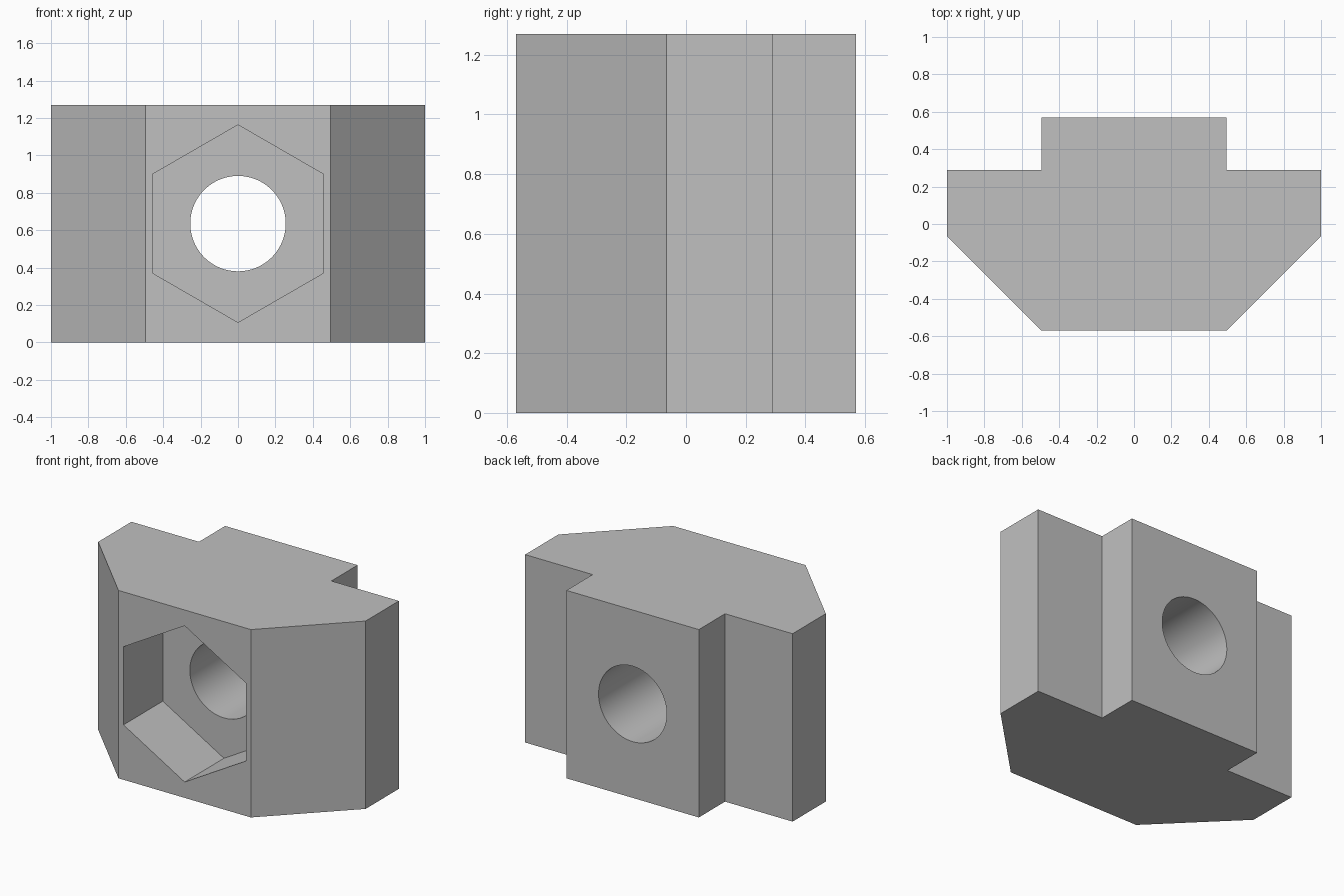
import bpy
import bmesh
import math
from mathutils import Matrix, Vector

cube = bpy.data.objects.get("Cube")
if cube:
    bpy.data.objects.remove(cube, do_unlink=True)

HEIGHT = 1.27
FRONT = -0.57
BACK = 0.57
POCKET_DEPTH = 0.42

# Flat grey for the whole part
grey = bpy.data.materials.new("plain_grey")
grey.use_nodes = True
colour = (0.527, 0.527, 0.527, 1)
grey.diffuse_color = colour
grey.node_tree.nodes["Principled BSDF"].inputs["Base Color"].default_value = colour


def make_object(name, bm):
    bmesh.ops.recalc_face_normals(bm, faces=bm.faces)
    mesh = bpy.data.meshes.new(name)
    bm.to_mesh(mesh)
    bm.free()
    mesh.materials.append(grey)
    obj = bpy.data.objects.new(name, mesh)
    bpy.context.collection.objects.link(obj)
    return obj


def prism_along_y(name, sides, radius, y0, y1):
    """Prism on the hole axis with a corner pointing up."""
    bm = bmesh.new()
    place = (Matrix.Translation((0, (y0 + y1) / 2, HEIGHT / 2))
             @ Matrix.Rotation(math.pi / 2, 4, "X"))
    bmesh.ops.create_cone(bm, cap_ends=True, segments=sides, radius1=radius,
                          radius2=radius, depth=y1 - y0, matrix=place)
    return make_object(name, bm)


# Nut body: half of the slot profile, mirrored and extruded upwards
half = [(0.495, FRONT), (1, -0.065), (1, 0.29), (0.495, 0.29), (0.495, BACK)]
outline = half + [(-x, y) for x, y in reversed(half)]
bm = bmesh.new()
base = bm.faces.new([bm.verts.new((x, y, 0)) for x, y in outline])
top = bmesh.ops.extrude_face_region(bm, geom=[base])["geom"]
bmesh.ops.translate(bm, vec=Vector((0, 0, HEIGHT)),
                    verts=[v for v in top if isinstance(v, bmesh.types.BMVert)])
body = make_object("slot_nut_body", bm)

# Hexagonal pocket in the front and a round hole right through
cutters = [
    prism_along_y("hex_pocket_cutter", 6, 0.528, FRONT - 0.2, FRONT + POCKET_DEPTH),
    prism_along_y("bolt_hole_cutter", 96, 0.255, FRONT - 0.3, BACK + 0.3),
]
bpy.context.view_layer.objects.active = body
for cutter in cutters:
    cutter.hide_render = True
    cut = body.modifiers.new("cut", "BOOLEAN")
    cut.operation = "DIFFERENCE"
    cut.solver = "EXACT"
    cut.object = cutter
    bpy.ops.object.modifier_apply(modifier=cut.name)
    bpy.data.objects.remove(cutter, do_unlink=True)

# Smooth hole wall, sharp edges elsewhere
bpy.ops.object.select_all(action="DESELECT")
body.select_set(True)
bpy.ops.object.shade_smooth_by_angle(angle=math.radians(30))
